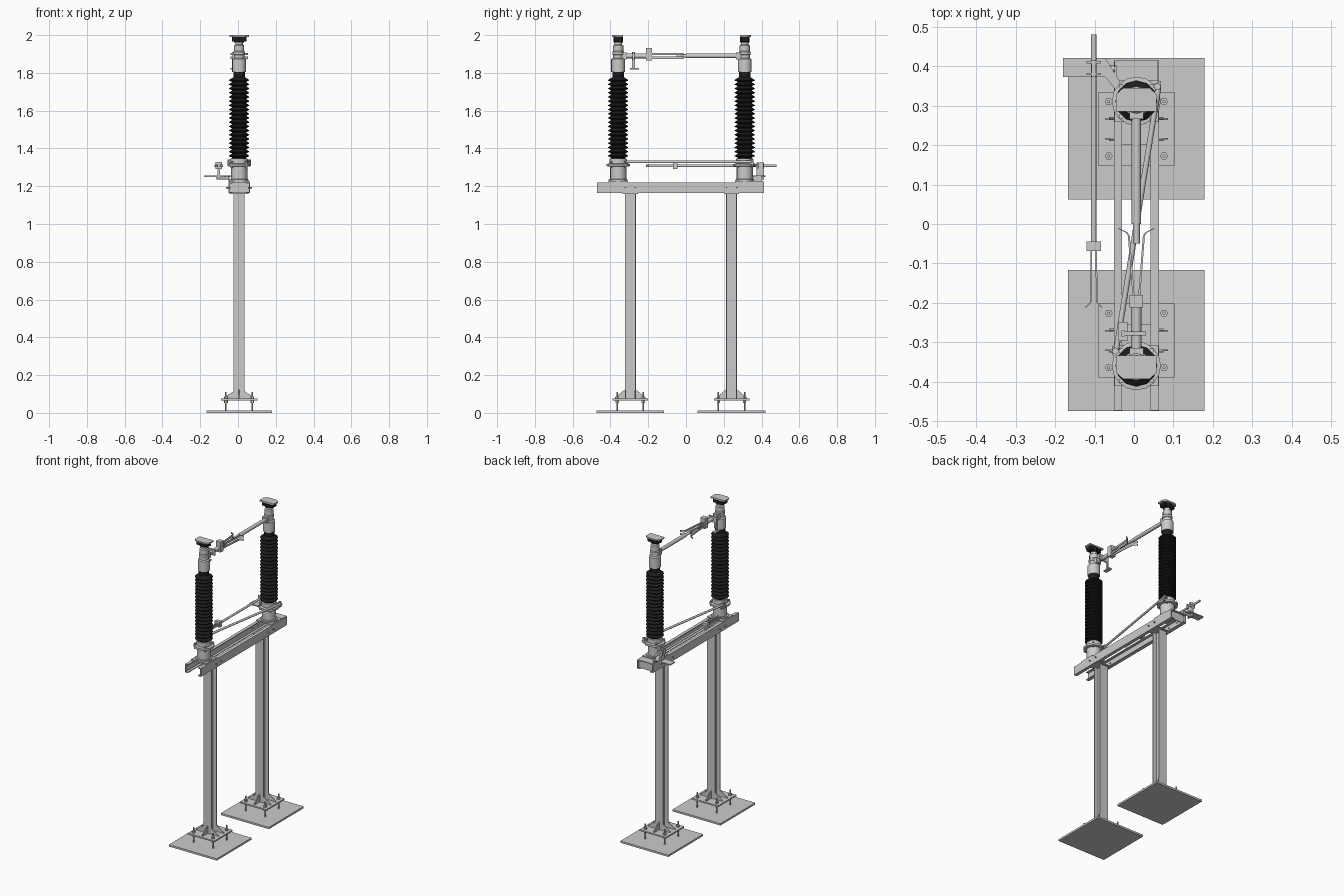
import bpy, bmesh, math
from mathutils import Vector

if "Cube" in bpy.data.objects:
    bpy.data.objects.remove(bpy.data.objects["Cube"])

CX = 0.006
POSTS = {"front": -0.295, "rear": 0.241}
POLES = {"front": (-0.359, 1), "rear": (0.311, -1)}   # y, direction towards the middle

black = bpy.data.materials.new("black_insulator")
black.diffuse_color = (0.012, 0.012, 0.012, 1)
black.use_nodes = True
black.node_tree.nodes["Principled BSDF"].inputs["Base Color"].default_value = black.diffuse_color


def finish(name, bm, mat=None):
    bmesh.ops.recalc_face_normals(bm, faces=bm.faces)
    me = bpy.data.meshes.new(name)
    bm.to_mesh(me)
    bm.free()
    ob = bpy.data.objects.new(name, me)
    bpy.context.collection.objects.link(ob)
    if mat:
        me.materials.append(mat)
    return ob


def box(name, x0, x1, y0, y1, z0, z1, mat=None):
    bm = bmesh.new()
    bmesh.ops.create_cube(bm, size=1)
    for v in bm.verts:
        v.co = ((x0 + x1) / 2 + v.co.x * (x1 - x0), (y0 + y1) / 2 + v.co.y * (y1 - y0),
                (z0 + z1) / 2 + v.co.z * (z1 - z0))
    return finish(name, bm, mat)


def lathe(name, x, y, prof, n=16, mat=None):
    """Revolve (radius, z) points about a vertical axis, capped at both ends."""
    bm = bmesh.new()
    rings = [[bm.verts.new((x + r * math.cos(2 * math.pi * i / n), y + r * math.sin(2 * math.pi * i / n), z))
              for i in range(n)] for r, z in prof]
    for a, b in zip(rings, rings[1:]):
        for i in range(n):
            j = (i + 1) % n
            bm.faces.new((a[i], a[j], b[j], b[i]))
    bm.faces.new(rings[0])
    bm.faces.new(rings[-1])
    return finish(name, bm, mat)


def prism(name, pts, vec, mat=None):
    """Extrude a closed 3D outline along a vector."""
    bm = bmesh.new()
    f = bm.faces.new([bm.verts.new(p) for p in pts])
    r = bmesh.ops.extrude_face_region(bm, geom=[f])
    for v in r["geom"]:
        if isinstance(v, bmesh.types.BMVert):
            v.co += Vector(vec)
    return finish(name, bm, mat)


def rod(name, a, b, r, n=12):
    a, b = Vector(a), Vector(b)
    bm = bmesh.new()
    bmesh.ops.create_cone(bm, cap_ends=True, segments=n, radius1=r, radius2=r, depth=(b - a).length)
    rot = (b - a).to_track_quat('Z', 'Y')
    for v in bm.verts:
        v.co = rot @ v.co + (a + b) / 2
    return finish(name, bm)


def strip(name, pts, t, z0, z1):
    """Flat bar standing on edge, following (x, y) points."""
    outline = [(x - t / 2, y, z0) for x, y in pts] + [(x + t / 2, y, z0) for x, y in reversed(pts)]
    return prism(name, outline, (0, 0, z1 - z0))


# support posts
for tag, y in POSTS.items():
    box(tag + "_ground_plate", CX - .173, CX + .173, y - .179, y + .179, 0, .012)
    box(tag + "_foot_plate", CX - .096, CX + .096, y - .094, y + .094, .066, .075)
    h, f, w = .029, .005, .003
    half = [(-h, -h), (h, -h), (h, -h + f), (w, -h + f)]
    sec = half + [(x, -yy) for x, yy in reversed(half)]
    sec += [(-w, h - f), (-h, h - f)]
    sec = [(-h, -h), (h, -h), (h, -h + f), (w, -h + f), (w, h - f), (h, h - f), (h, h),
           (-h, h), (-h, h - f), (-w, h - f), (-w, -h + f), (-h, -h + f)]
    prism(tag + "_post", [(CX + a, y + b, .075) for a, b in sec], (0, 0, 1.085))
    box(tag + "_post_cap", CX - .05, CX + .05, y - .04, y + .04, 1.16, 1.167)
    for s in (-1, 1):
        # stiffening gussets
        for e in (-1, 1):
            prism(tag + "_side_gusset", [(CX + s * .028, y + e * .027, .075), (CX + s * .08, y + e * .027, .075),
                  (CX + s * .08, y + e * .027, .082), (CX + s * .028, y + e * .027, .115)], (0, -e * .004, 0))
        prism(tag + "_face_gusset", [(CX - .003, y + s * .028, .075), (CX - .003, y + s * .08, .075),
              (CX - .003, y + s * .08, .082), (CX - .003, y + s * .028, .125)], (.006, 0, 0))
        # anchor bolts with nuts
        for e in (-1, 1):
            bx, by = CX + s * .07, y + e * .069
            lathe(tag + "_anchor_bolt", bx, by, [(.004, .01), (.004, .11)], 8)
            for z in (.052, .075):
                lathe(tag + "_anchor_nut", bx, by, [(.010, z), (.010, z + .013)], 6)
        for dy in (-.027, .027):
            rod(tag + "_beam_bolt", (CX + s * .046, y + dy, 1.193), (CX + s * .069, y + dy, 1.193), .004, 6)

# channel beams
for s, tag in ((-1, "left"), (1, "right")):
    prof = [(.057, 1.165), (.057, 1.22), (.036, 1.22), (.036, 1.215), (.052, 1.215), (.052, 1.170), (.036, 1.170), (.036, 1.165)]
    prism(tag + "_beam", [(CX + s * x, -.472, z) for x, z in prof], (0, .886, 0))
box("rear_cross_plate", CX - .052, CX + .052, .398, .403, 1.167, 1.22)
prism("rear_cross_angle", [(CX - .055, .360, 1.224), (CX - .055, .414, 1.224), (CX - .055, .414, 1.219),
                           (CX - .055, .360, 1.219)], (.11, 0, 0))

# insulator poles
for tag, (y, d) in POLES.items():
    box(tag + "_pole_seat", CX - .056, CX + .056, y - .052, y + .052, 1.22, 1.228)
    lathe(tag + "_bearing", CX, y, [(.050, 1.226), (.050, 1.236), (.043, 1.238), (.043, 1.305), (.062, 1.306),
                                    (.062, 1.318), (.045, 1.32), (.045, 1.347)], 16)
    for i in range(4):
        a = math.pi / 4 + i * math.pi / 2
        lathe(tag + "_flange_bolt", CX + .054 * math.cos(a), y + .054 * math.sin(a), [(.007, 1.297), (.007, 1.33)], 6)
    prof, n, z0 = [(.034, 1.345)], 19, 1.352
    p = (1.775 - z0) / n
    for i in range(n):
        z = z0 + i * p
        prof += [(.038, z), (.053, z + p * .3), (.053, z + p * .45), (.038, z + p * .9)]
    lathe(tag + "_insulator", CX, y, prof + [(.031, 1.777), (.031, 1.812)], 12, black)
    lathe(tag + "_head", CX, y, [(.037, 1.806), (.037, 1.873), (.028, 1.878), (.028, 1.895), (.031, 1.897),
                                 (.031, 1.910), (.027, 1.915), (.027, 1.945), (.020, 1.95), (.020, 1.966)], 16)
    # terminal
    lathe(tag + "_terminal_collar", CX, y, [(.026, 1.962), (.026, 1.992)], 8, black)
    box(tag + "_terminal_block", CX - .038, CX + .038, y - .02, y + .02, 1.967, 1.99, black)
    o = [(-.051, -.026), (.051, -.026), (.051, .018), (.033, .034), (-.033, .034), (-.051, .018)]
    prism(tag + "_terminal_plate", [(CX + a, y - d * b, 1.991) for a, b in o], (0, 0, .009))
    # arm socket
    box(tag + "_arm_socket", CX - .018, CX + .018, min(y, y + d * .045), max(y, y + d * .045), 1.872, 1.908)

# current arms and jaw contact
Z = 1.89
rod("rear_arm", (CX, .30, Z), (CX, 0, Z), .012)
rod("rear_arm_contact", (CX, .0, Z), (CX, -.05, Z), .009)
rod("front_arm", (CX, -.34, Z), (CX, -.20, Z), .013)
box("jaw_block", CX - .017, CX + .017, -.212, -.18, 1.865, 1.932)
for s in (-1, 1):
    for z0, z1 in ((1.874, 1.886), (1.894, 1.906)):
        strip("jaw_finger", [(CX + s * .007, -.185), (CX + s * .019, -.03), (CX + s * .024, -.022), (CX + s * .044, -.012)], .005, z0, z1)

# earthing contact hanging from the front arm
box("earth_contact_clamp", CX - .035, CX + .024, -.282, -.272, 1.872, 1.91)
box("earth_contact_hanger", CX - .038, CX - .030, -.285, -.270, 1.822, 1.91)
box("earth_contact_foot", CX - .045, CX - .022, -.297, -.248, 1.817, 1.825)

# crossed coupling rod with its levers
rod("coupling_rod", (CX - .052, -.325, 1.329), (CX + .056, .345, 1.329), .007)
for tag, s, y, e in (("front", -1, -.359, .04), ("rear", 1, .311, .04)):
    prism(tag + "_lever", [(CX, y - .02, 1.318), (CX + s * .062, y + e - .012, 1.318),
                           (CX + s * .062, y + e + .012, 1.318), (CX, y + .02, 1.318)], (0, 0, .006))
    lathe(tag + "_lever_pin", CX + s * .053, y + e - .003, [(.009, 1.308), (.009, 1.342)], 8)

# earthing blade beside the beam
EX, EZ = -.102, 1.308
rod("earth_blade", (EX, .48, EZ), (EX, -.05, EZ), .007)
box("earth_blade_block", EX - .018, EX + .018, -.068, -.044, 1.292, 1.328)
for s in (-1, 1):
    strip("earth_blade_finger", [(EX + s * .006, -.06), (EX + s * .008, -.198), (EX + s * .020, -.211)], .004, 1.301, 1.315)
for y in (.38, .41):
    box("earth_blade_clamp", EX - .018, EX + .018, y - .003, y + .003, 1.293, 1.323)
box("earth_bracket_shelf", -.18, -.072, .372, .42, 1.250, 1.257)
box("earth_bracket_upright", EX - .006, EX + .006, .372, .414, 1.235, 1.325)
prism("earth_bracket_link", [(-.072, .42, 1.25), (-.072, .372, 1.25), (-.035, .325, 1.25), (-.035, .36, 1.25)], (0, 0, .007))
box("earth_bracket_leg", -.05, -.044, .33, .40, 1.2, 1.257)
rod("earth_shaft", (-.115, .393, 1.243), (-.045, .393, 1.243), .008)

# smooth shading on round parts
for ob in bpy.data.objects:
    ob.select_set(any(k in ob.name for k in ("_rod", "_arm", "bearing", "head", "earth_blade", "shaft")))
    if ob.select_get():
        bpy.context.view_layer.objects.active = ob
bpy.ops.object.shade_smooth_by_angle(angle=math.radians(35))
